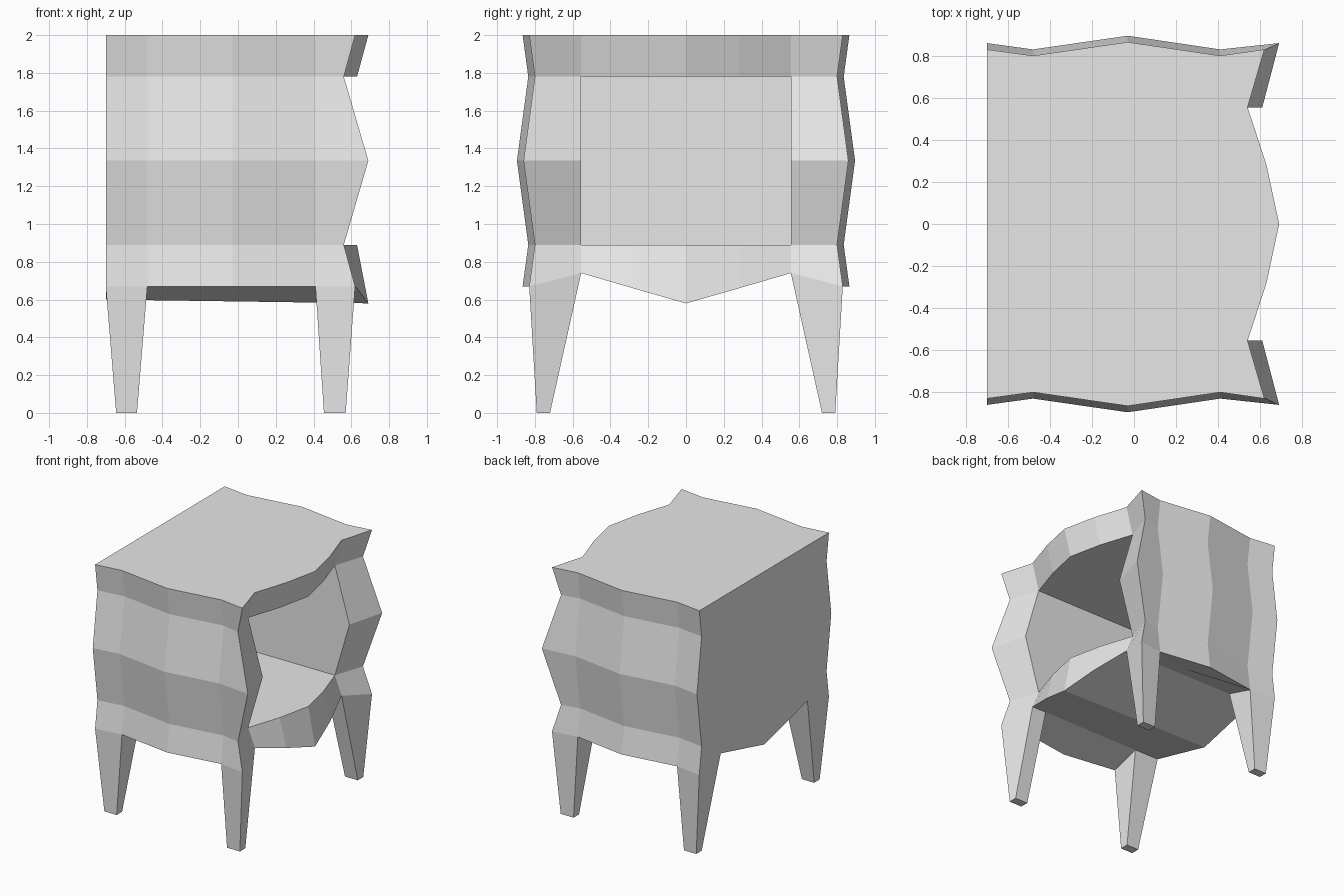
import bpy
import bmesh

if "Cube" in bpy.data.objects:
    bpy.data.objects.remove(bpy.data.objects["Cube"], do_unlink=True)

# One plain grey finish
grey = bpy.data.materials.new("plain_grey")
grey.use_nodes = True
color = (0.8, 0.8, 0.8, 1)
grey.diffuse_color = color
grey.node_tree.nodes["Principled BSDF"].inputs["Base Color"].default_value = color


def finish(bm, name):
    bmesh.ops.recalc_face_normals(bm, faces=bm.faces)
    mesh = bpy.data.meshes.new(name)
    bm.to_mesh(mesh)
    bm.free()
    mesh.materials.append(grey)
    obj = bpy.data.objects.new(name, mesh)
    bpy.context.collection.objects.link(obj)
    return obj


# Half outline of the cabinet: x, y, lower edge height, side bulge, front bulge
BACK, JAMB, CORNER = -0.70, 0.555, 0.83
half = [
    (BACK, 0, 0.60, 0, 0),
    (BACK, JAMB, 0.74, 0, 0),
    (BACK, CORNER, 0.67, 1, 0),
    (-0.48, 0.80, 0.67, 1, 0),
    (-0.03, 0.865, 0.67, 1, 0),
    (0.41, 0.80, 0.67, 1, 0),
    (0.62, CORNER, 0.67, 1, 1),
    (0.54, JAMB, 0.74, 0, 1),
    (0.63, 0.28, 0.66, 0, 1),
    (0.69, 0, 0.58, 0, 1),
]
# Mirror into a closed loop of columns
outline = half + [(x, -y, z, s, f) for x, y, z, s, f in half[-2:0:-1]]
count = len(outline)
# Row height, side swell, front swell
rows = [(2.0, 0, 0), (1.78, -0.03, -0.06), (1.335, 0.03, 0.07),
        (0.89, -0.03, -0.06), (None, 0, 0)]

# Cabinet shell
bm = bmesh.new()
rings = []
for height, side, front in rows:
    ring = []
    for x, y, low, s, f in outline:
        sign = 1 if y > 0 else -1
        z = low if height is None else height
        ring.append(bm.verts.new((x + f * front, y + sign * s * side, z)))
    rings.append(ring)

J = 7                    # column of one door jamb
opening = range(J, J + 4)
for r in range(len(rows) - 1):
    for c in range(count):
        if r in (1, 2) and c in opening:
            continue
        d = (c + 1) % count
        bm.faces.new((rings[r][c], rings[r][d], rings[r + 1][d], rings[r + 1][c]))
bm.faces.new(rings[0])

# Underside: two side panels and a shallow keel between them
low = rings[-1]
bm.faces.new(low[1:J + 1])
bm.faces.new(low[J + 4:])
bm.faces.new(low[:2] + low[J:J + 3])
bm.faces.new([low[0]] + low[J + 2:J + 5] + [low[-1]])

# Open compartment
top, mid, bot = rings[1], rings[2], rings[3]
inner = BACK + 0.01
tl, tr, bl, br = [bm.verts.new((inner, y, z)) for z in (1.78, 0.89) for y in (JAMB, -JAMB)]
bm.faces.new(top[J:J + 5] + [tr, tl])
bm.faces.new(bot[J:J + 5] + [br, bl])
bm.faces.new((top[J], mid[J], bot[J], bl, tl))
bm.faces.new((top[J + 4], mid[J + 4], bot[J + 4], br, tr))
bm.faces.new((tl, tr, br, bl))
finish(bm, "cabinet_body")


# Tapered legs
def leg(name, tops, x0, x1, side):
    bm = bmesh.new()
    feet = [(x0, 0.79, 0), (x1, 0.79, 0), (x1, 0.72, 0), (x0, 0.72, 0)]
    a, b = [[bm.verts.new((x, y * side, z)) for x, y, z in loop] for loop in (tops, feet)]
    for i in range(4):
        j = (i + 1) % 4
        bm.faces.new((a[i], a[j], b[j], b[i]))
    bm.faces.new(b)
    bm.faces.new(a)
    finish(bm, name)


front_top = [half[5][:3], half[6][:3], half[7][:3], (0.41, JAMB, 0.74)]
rear_top = [half[2][:3], half[3][:3], (-0.48, JAMB, 0.74), half[1][:3]]
for label, side in (("a", 1), ("b", -1)):
    leg("open_side_leg_" + label, front_top, 0.455, 0.57, side)
    leg("closed_side_leg_" + label, rear_top, -0.645, -0.535, side)
